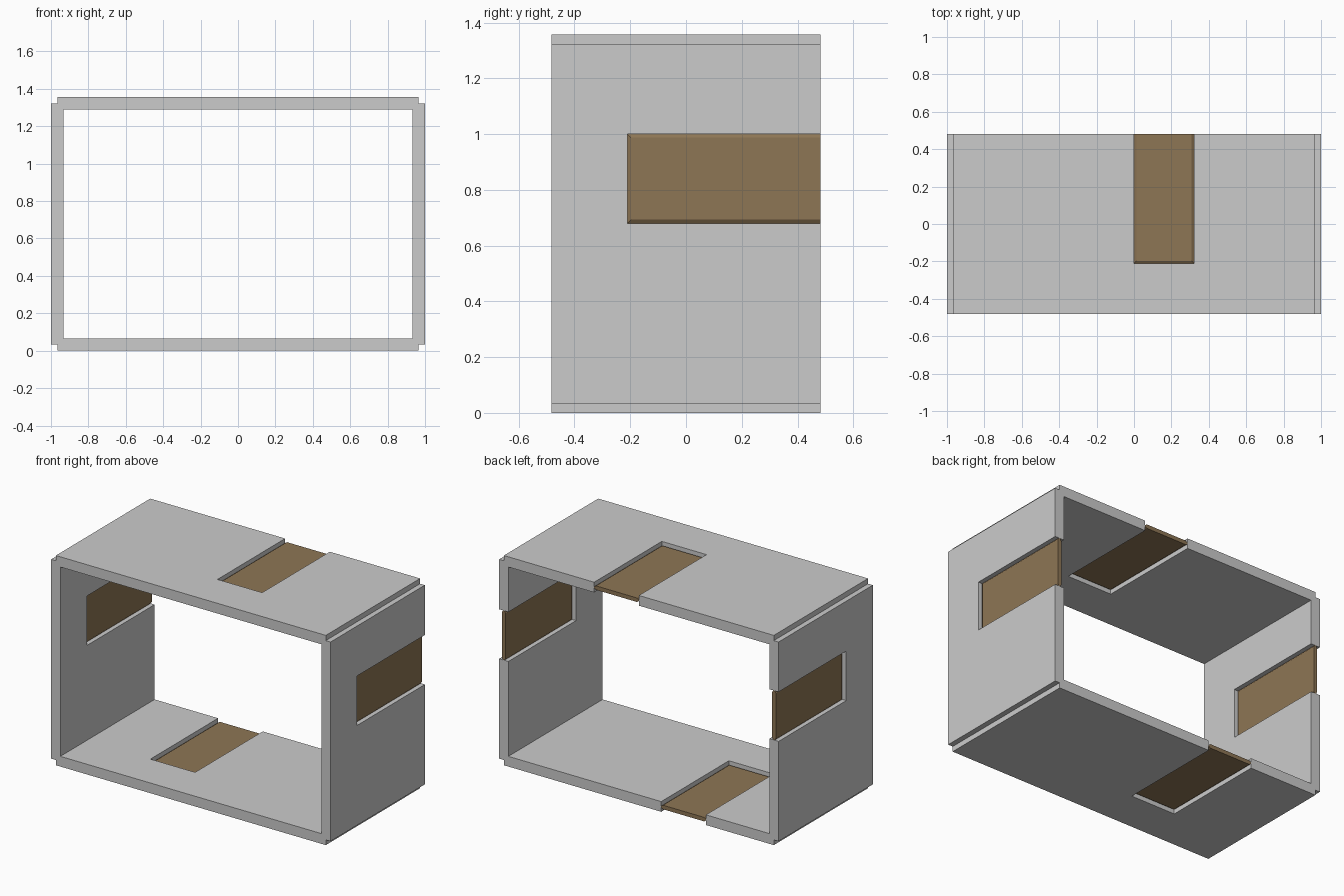
import bpy, bmesh

if "Cube" in bpy.data.objects:
    bpy.data.objects.remove(bpy.data.objects["Cube"])

D = 0.482            # half depth
H = 1.357            # total height
T = 0.066            # board thickness
SLOT_Y = -0.21       # front end of every slot

brown = bpy.data.materials.new("brown_panel")
brown.diffuse_color = (0.27, 0.18, 0.09, 1)
brown.use_nodes = True
brown.node_tree.nodes["Principled BSDF"].inputs["Base Color"].default_value = brown.diffuse_color


def upright(c):      # board standing at x = c, length along z
    return lambda u, y, w: (c + w, y, u)


def flat(c):         # board lying at z = c, length along x
    return lambda u, y, w: (u, y, c + w)


def add_object(name, bm, mat=None):
    bmesh.ops.recalc_face_normals(bm, faces=bm.faces[:])
    me = bpy.data.meshes.new(name)
    bm.to_mesh(me)
    bm.free()
    if mat:
        me.materials.append(mat)
    ob = bpy.data.objects.new(name, me)
    bpy.context.collection.objects.link(ob)


def board(name, place, u0, u1, s0, s1):
    # board outline with a slot open at the back, extruded through its thickness
    pts = [(u0, -D), (u1, -D), (u1, D), (s1, D), (s1, SLOT_Y), (s0, SLOT_Y), (s0, D), (u0, D)]
    bm = bmesh.new()
    low, high = [[bm.verts.new(place(u, y, w)) for u, y in pts] for w in (-T / 2, T / 2)]
    bm.faces.new(low)
    bm.faces.new(high)
    for i in range(len(pts)):
        j = (i + 1) % len(pts)
        bm.faces.new((low[i], low[j], high[j], high[i]))
    add_object(name, bm)


def panel(name, place, s0, s1):
    # thin panel, chamfered on the three edges held by the slot
    bm = bmesh.new()
    for w, inset in ((-0.013, 0.013), (-0.004, 0), (0.004, 0), (0.013, 0.013)):
        for u in (s0 + inset, s1 - inset):
            for y in (SLOT_Y + inset, D):
                bm.verts.new(place(u, y, w))
    bmesh.ops.convex_hull(bm, input=bm.verts[:])
    bmesh.ops.dissolve_limit(bm, angle_limit=0.01, verts=bm.verts[:], edges=bm.edges[:])
    add_object(name, bm, brown)


# name, placement, board length range, slot range
parts = [
    ("left", upright(-1 + T / 2), 0.034, H - 0.034, 0.68, 1.0),
    ("right", upright(1 - T / 2), 0.034, H - 0.034, 0.68, 1.0),
    ("bottom", flat(T / 2), -0.966, 0.966, -0.48, -0.16),
    ("top", flat(H - T / 2), -0.966, 0.966, 0.0, 0.32),
]
for name, place, u0, u1, s0, s1 in parts:
    board(name + "_board", place, u0, u1, s0, s1)
    panel(name + "_panel", place, s0, s1)
